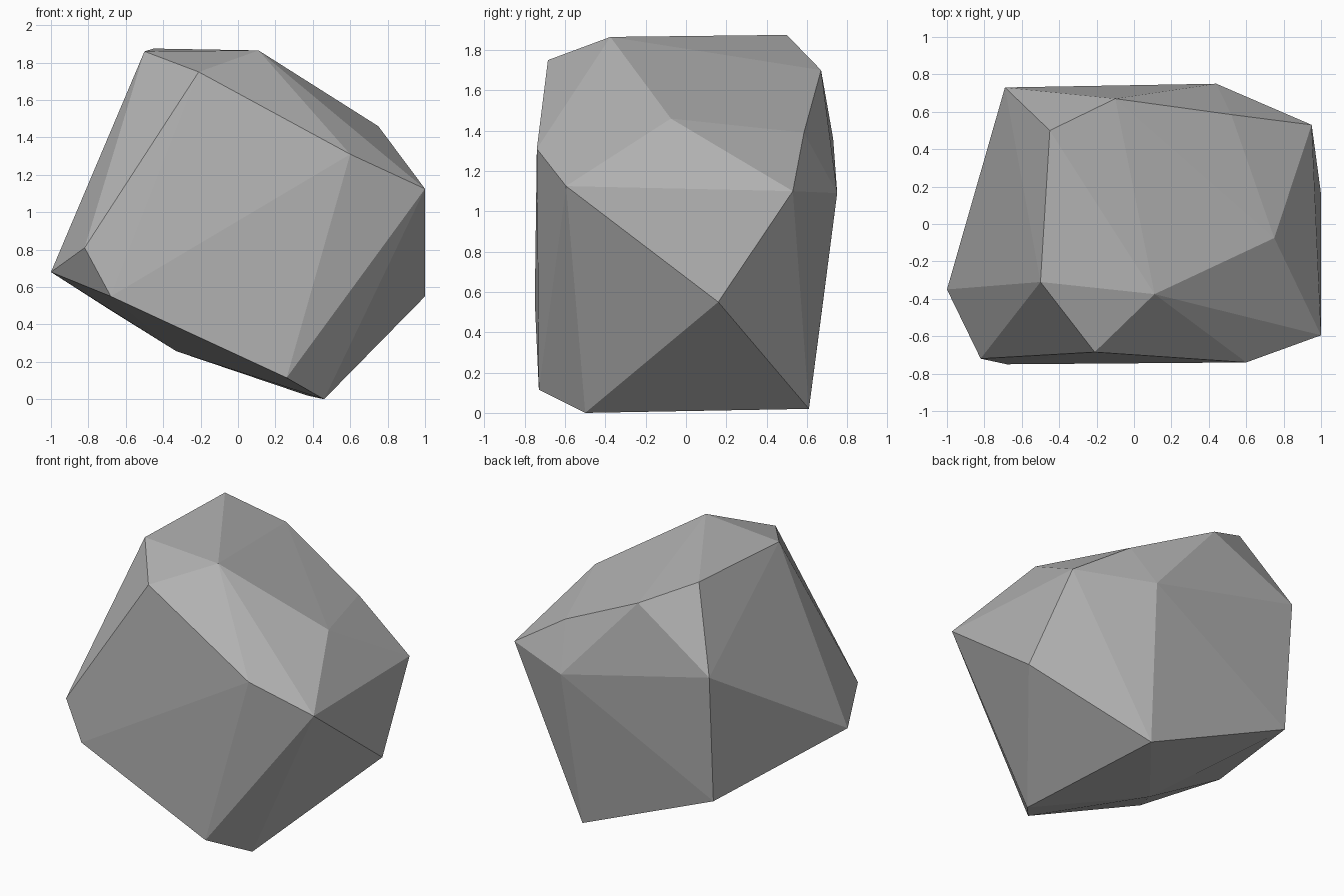
import bpy
import bmesh

# Remove the default cube
default = bpy.data.objects.get("Cube")
if default:
    bpy.data.objects.remove(default, do_unlink=True)

# Stone colour
stone = bpy.data.materials.new("stone_grey")
stone.use_nodes = True
grey = (0.45, 0.45, 0.45, 1)
stone.diffuse_color = grey
stone.node_tree.nodes["Principled BSDF"].inputs["Base Color"].default_value = grey

# Corner points of the boulder
crown = [(-.5, -.31, 1.86), (-.45, .5, 1.875), (.11, -.375, 1.865),
         (-.21, -.685, 1.75), (-.1, .67, 1.7)]
shoulder = [(.6, -.74, 1.31), (1, -.595, 1.125), (.75, -.075, 1.46),
            (.95, .53, 1.1), (.52, .585, 1.39), (.44, .75, 1.09),
            (-.69, .73, 1.36)]
waist = [(1, .16, .55), (-.82, -.72, .81), (-.68, -.75, .55),
         (-1, -.35, .68), (-.68, .67, .475)]
base = [(.26, -.73, .115), (.46, -.5, 0), (.37, .61, .02), (-.33, -.24, .257)]

# Wrap the corners in flat facets
bm = bmesh.new()
for corner in crown + shoulder + waist + base:
    bm.verts.new(corner)
bmesh.ops.convex_hull(bm, input=bm.verts)
bmesh.ops.recalc_face_normals(bm, faces=bm.faces)

mesh = bpy.data.meshes.new("boulder")
bm.to_mesh(mesh)
bm.free()
mesh.materials.append(stone)
boulder = bpy.data.objects.new("boulder", mesh)
bpy.context.collection.objects.link(boulder)
